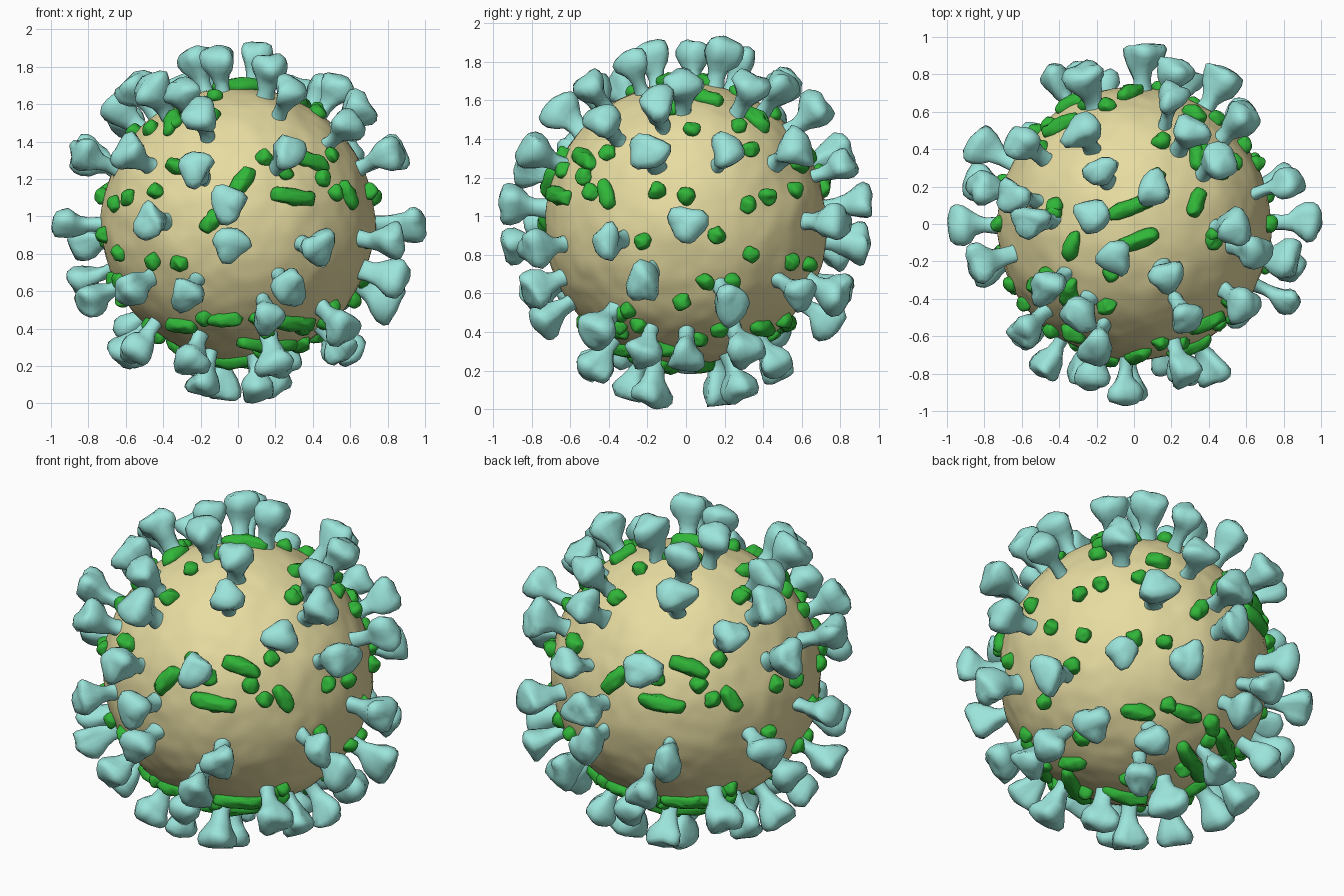
import bpy, bmesh, math, random
from mathutils import Vector, Matrix, noise

if "Cube" in bpy.data.objects:
    bpy.data.objects.remove(bpy.data.objects["Cube"])

random.seed(4)
CENTRE = Vector((0, 0, 0.962))
R = 0.73
TURN = Matrix.Rotation(math.pi, 3, 'Z')     # layout repeats after half a turn
FLIP = Matrix.Rotation(math.pi, 3, 'Y')


def material(name, colour):
    m = bpy.data.materials.new(name)
    m.diffuse_color = (*colour, 1)
    m.use_nodes = True
    m.node_tree.nodes["Principled BSDF"].inputs["Base Color"].default_value = m.diffuse_color
    return m


def finish(bm, name, mat):
    bmesh.ops.recalc_face_normals(bm, faces=bm.faces)
    me = bpy.data.meshes.new(name)
    bm.to_mesh(me)
    bm.free()
    for p in me.polygons:
        p.use_smooth = True
    me.materials.append(mat)
    ob = bpy.data.objects.new(name, me)
    ob.location = CENTRE
    bpy.context.collection.objects.link(ob)
    return ob


def wobble(v, freq, amount):
    return v + noise.noise_vector(v * freq) * amount


# Slightly uneven round shell
bm = bmesh.new()
bmesh.ops.create_icosphere(bm, subdivisions=6, radius=R)
for v in bm.verts:
    n = noise.noise(v.co * 5) * 0.012 + noise.noise(v.co * 12) * 0.006
    v.co *= 1 + n
finish(bm, "shell", material("shell_tan", (0.80, 0.72, 0.36)))

# Spike directions for half of the shell
HALF = [
    (-.47, -.76, .01), (-.22, -.82, .30), (-.05, -.89, .10), (-.04, -.9, -.11),
    (.26, -.78, .37), (.42, -.78, -.13), (-.27, -.77, -.37), (.27, -.78, -.34),
    (.16, -.73, -.50), (.27, -.49, .70), (-.29, -.48, .69), (-.20, -.66, .58),
    (-.58, -.57, .38), (-.58, -.59, -.36), (-.54, -.30, -.66),
    (.59, 0, -.68), (.55, -.22, -.67), (.55, -.45, -.55), (.59, -.43, .53),
    (.9, .01, 0), (.79, -.19, .36), (.79, .20, .36), (.82, -.22, -.30),
    (.77, .22, -.40), (.8, -.40, -.10), (.54, -.02, .72), (.65, -.15, .62),
    (.45, .33, .70), (.18, -.28, .84), (-.10, -.18, .88), (-.25, -.46, -.73),
    (.2, -.47, -.74), (-.18, -.27, -.84), (.10, -.18, -.88)]
PROFILE = [(.69, .056), (.73, .043), (.78, .040), (.82, .050), (.86, .072),
           (.90, .090), (.935, .092), (.96, .078), (.973, .042)]


def add_spike(bm, direction):
    """Slim stalk swelling into an uneven three-lobed head."""
    d = Vector(direction).normalized()
    q = d.to_track_quat('Z', 'Y')
    phase = random.uniform(0, 6.28)
    stretch = random.uniform(.98, 1.01) + (.02 if abs(d.x) > .85 else 0)
    wide = random.uniform(.92, 1.08)
    oval = random.uniform(.85, 1.15)
    seg, rings = 16, []
    for z, r in PROFILE:
        lobe = 0.14 if z > .83 else 0.05
        ring = []
        for i in range(seg):
            a = 2 * math.pi * i / seg
            rr = r * wide * (1 + lobe * math.cos(3 * a + phase))
            h = z * stretch if z > .75 else z
            p = q @ Vector((rr * math.cos(a) * oval, rr * math.sin(a) / oval, h))
            ring.append(bm.verts.new(wobble(p, 10, .025 if z > .8 else .012)))
        rings.append(ring)
    for lo, hi in zip(rings, rings[1:]):
        for i in range(seg):
            j = (i + 1) % seg
            bm.faces.new((lo[i], lo[j], hi[j], hi[i]))
    tip = bm.verts.new(wobble(d * .977 * stretch, 10, .025))
    for i in range(seg):
        bm.faces.new((rings[-1][i], rings[-1][(i + 1) % seg], tip))
    bm.faces.new(rings[0][::-1])


bm = bmesh.new()
for s in HALF:
    add_spike(bm, s)
    add_spike(bm, TURN @ Vector(s))
add_spike(bm, (-.22, .04, .87))
finish(bm, "spikes", material("spike_aqua", (0.33, 0.78, 0.71)))

# Low green lumps: start and end of each, as seen from front, right and top
FRONT = [
    (-.16, -.01, -.13, .03), (-.01, .18, .05, .26), (-.34, .31, -.30, .30),
    (-.65, .1, -.65, .1), (-.58, .14, -.58, .14), (-.31, -.21, -.31, -.21),
    (-.63, -.16, -.63, -.16), (-.71, -.06, -.71, -.06), (.14, .35, .14, .35),
    (.25, .27, .25, .27), (.22, .15, .37, .13), (.33, .35, .44, .31),
    (.45, .24, .45, .24), (.57, .18, .6, .12), (-.34, -.53, -.26, -.54),
    (-.12, -.51, -.02, -.51), (.1, -.5, .14, -.52), (.22, -.52, .37, -.53),
    (.04, -.63, .27, -.64), (.5, -.44, .5, -.44), (-.36, .50, -.34, .56),
    (-.14, .57, -.14, .57), (.42, .59, .42, .59)]
RIGHT = [
    (-.15, .17), (0, .14), (-.22, -.09), (.03, .48), (-.40, .36), (.27, .5),
    (.33, .38), (.56, .17), (.1, -.3), (.23, -.3), (-.02, -.4), (-.34, -.46),
    (.17, -.54), (.54, -.2), (-.24, -.52), (-.49, .16), (.5, -.5)]
TOP = [
    (-.07, -.12, .09, -.06), (-.32, -.08, -.34, -.15), (-.12, -.26, -.12, -.26),
    (.42, -.06, .42, -.06), (-.34, -.33, -.33, -.38), (-.15, -.44, -.15, -.44)]


def depth(a, b):
    return math.sqrt(max(.002, R * R - a * a - b * b))


lumps = []
for a, b, c, d in FRONT:
    lumps.append((Vector((a, -depth(a, b), b)), Vector((c, -depth(c, d), d))))
for a, b in RIGHT:
    p = Vector((depth(a, b), a, b))
    lumps.append((p, p))
for a, b, c, d in TOP:
    pair = (Vector((a, b, depth(a, b))), Vector((c, d, depth(c, d))))
    lumps += [pair, tuple(FLIP @ v for v in pair)]
lumps += [tuple(TURN @ v for v in pair) for pair in lumps]


def add_lump(bm, p, q):
    """Rounded blob, drawn out along the shell between its two ends."""
    made = bmesh.ops.create_icosphere(bm, subdivisions=3, radius=.045)
    axis = q - p
    along = axis.normalized() if axis.length > .01 else Vector()
    for v in made['verts']:
        t = max(-1, min(1, v.co.dot(along) / .03)) * .5 + .5
        base = p.lerp(q, t)
        on_shell = base.normalized() * (R + .006)
        v.co = wobble(on_shell + v.co, 22, .014)


bm = bmesh.new()
for p, q in lumps:
    add_lump(bm, p, q)
finish(bm, "surface_lumps", material("lump_green", (0.03, 0.47, 0.04)))
